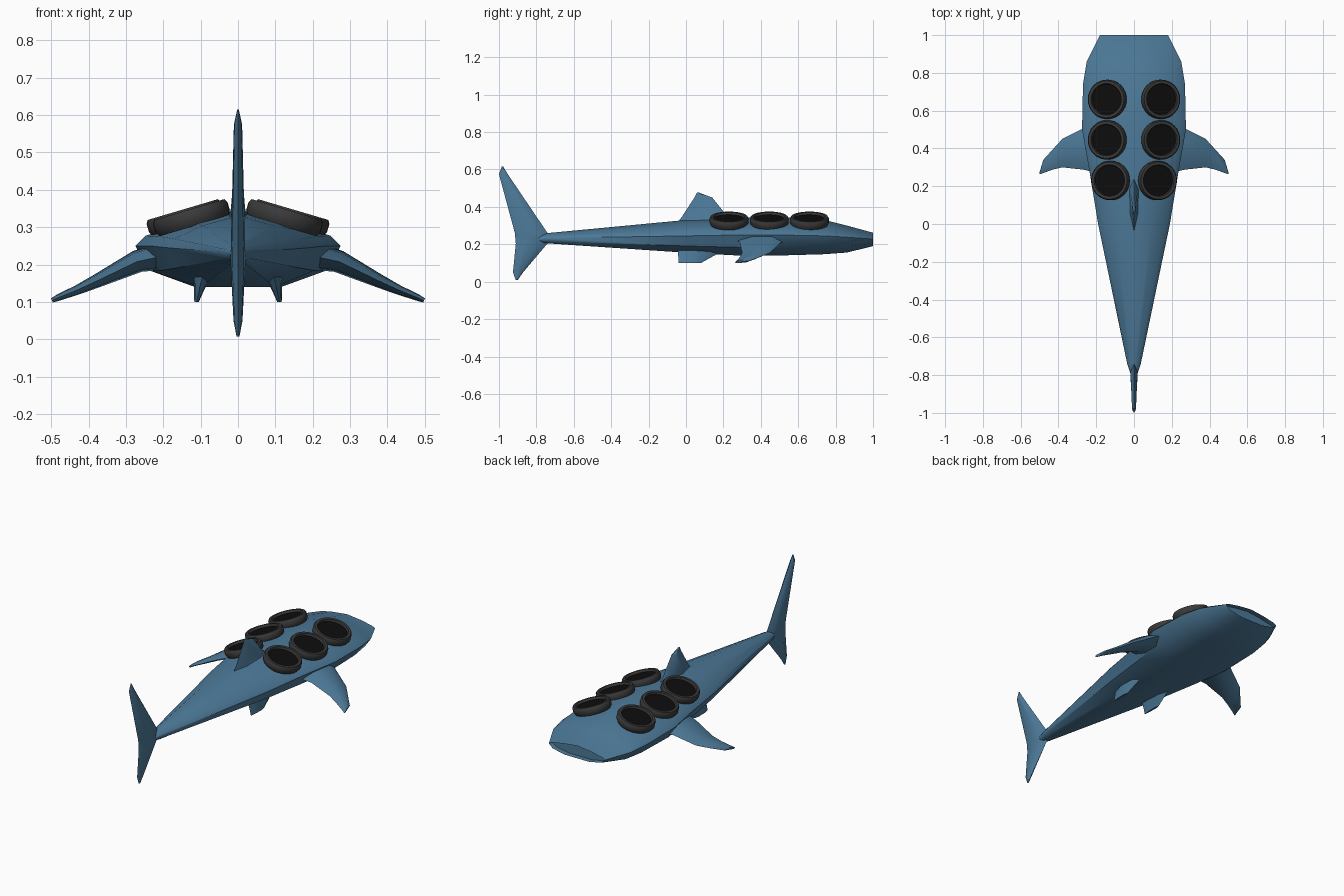
import bpy, bmesh, math
from mathutils import Vector, Matrix

if "Cube" in bpy.data.objects:
    bpy.data.objects.remove(bpy.data.objects["Cube"])


def material(name, color):
    m = bpy.data.materials.new(name)
    m.use_nodes = True
    m.diffuse_color = (*color, 1)
    bsdf = next(n for n in m.node_tree.nodes if n.type == 'BSDF_PRINCIPLED')
    bsdf.inputs["Base Color"].default_value = (*color, 1)
    return m


BLUE = material("ocean blue", (0.075, 0.195, 0.32))
GREY = material("dark grey", (0.042, 0.042, 0.042))
BLACK = material("black", (0.004, 0.004, 0.004))


def finish(name, bm, mats, angle=40):
    bmesh.ops.recalc_face_normals(bm, faces=bm.faces)
    mesh = bpy.data.meshes.new(name)
    bm.to_mesh(mesh)
    bm.free()
    for m in mats:
        mesh.materials.append(m)
    ob = bpy.data.objects.new(name, mesh)
    bpy.context.collection.objects.link(ob)
    bpy.ops.object.select_all(action='DESELECT')
    ob.select_set(True)
    bpy.context.view_layer.objects.active = ob
    bpy.ops.object.shade_smooth_by_angle(angle=math.radians(angle))
    return ob


def loft(bm, rings):
    """Skin closed rings of points; returns the two end caps."""
    vs = [[bm.verts.new(p) for p in r] for r in rings]
    n = len(vs[0])
    for a, b in zip(vs, vs[1:]):
        for i in range(n):
            j = (i + 1) % n
            bm.faces.new((a[i], a[j], b[j], b[i]))
    return bm.faces.new(vs[0]), bm.faces.new(vs[-1])


def fin(name, stations, side, angle=40):
    """Stations are (leading point, trailing point, half thickness)."""
    rings = []
    side = Vector(side).normalized()
    for lead, trail, t in stations:
        a, b = Vector(lead), Vector(trail)
        p, q = a.lerp(b, 0.25), a.lerp(b, 0.7)
        rings.append([a, p + side * t, q + side * t * 0.8, b,
                      q - side * t * 0.8, p - side * t])
    bm = bmesh.new()
    loft(bm, rings)
    return finish(name, bm, [BLUE], angle)


# Body: y, half width, top, widest height, bottom
sections = [
    (-0.80, 0.016, 0.245, 0.23, 0.215),
    (-0.74, 0.036, 0.26, 0.233, 0.205),
    (0.0, 0.19, 0.33, 0.245, 0.155),
    (0.28, 0.236, 0.343, 0.25, 0.14),
    (0.50, 0.275, 0.346, 0.25, 0.14),
    (0.74, 0.27, 0.33, 0.245, 0.147),
    (0.86, 0.25, 0.30, 0.238, 0.156),
    (1.0, 0.18, 0.262, 0.228, 0.19),
]
rings = []
for y, w, top, mid, low in sections:
    up, down = top - mid, mid - low
    half = [(0, top), (0.5 * w, mid + 0.7 * up), (0.9 * w, mid + 0.28 * up),
            (w, mid), (0.86 * w, mid - 0.6 * down), (0.42 * w, low), (0, low)]
    ring = half + [(-x, z) for x, z in half[-2:0:-1]]
    rings.append([(x, y, z) for x, z in ring])
bm = bmesh.new()
_, mouth = loft(bm, rings)
# Recessed mouth
bmesh.ops.inset_region(bm, faces=[mouth], thickness=0.006)
cavity = bmesh.ops.extrude_discrete_faces(bm, faces=[mouth])["faces"]
bmesh.ops.translate(bm, vec=(0, -0.03, 0), verts=cavity[0].verts)
finish("body", bm, [BLUE])

# Upright tail fin
tail = [(-0.90, -0.91, 0.008, 0.004), (-0.871, -0.925, 0.05, 0.012),
        (-0.74, -0.91, 0.205, 0.02), (-0.74, -0.915, 0.26, 0.019),
        (-0.953, -1.0, 0.575, 0.011), (-0.977, -0.985, 0.615, 0.002)]
fin("tail_fin", [((0, a, z), (0, b, z), t) for a, b, z, t in tail], (1, 0, 0))

# Dorsal fin
dorsal = [(0.30, -0.05, 0.31, 0.03), (0.22, -0.02, 0.35, 0.019),
          (0.14, 0.045, 0.45, 0.011), (0.07, 0.058, 0.476, 0.004)]
fin("dorsal_fin", [((0, a, z), (0, b, z), t) for a, b, z, t in dorsal], (1, 0, 0))

for side, s in (("left", 1), ("right", -1)):
    # Pectoral fin: x, leading y, trailing y, height, half thickness
    pectoral = [(0.19, 0.56, 0.27, 0.225, 0.04), (0.27, 0.505, 0.288, 0.208, 0.03),
                (0.38, 0.45, 0.300, 0.155, 0.018), (0.43, 0.395, 0.288, 0.132, 0.013),
                (0.48, 0.34, 0.270, 0.112, 0.009), (0.498, 0.275, 0.263, 0.104, 0.006)]
    fin(side + "_pectoral_fin",
        [((s * x, a, z), (s * x, b, z), t) for x, a, b, z, t in pectoral],
        (s * 0.4, 0, 0.9))

    # Small fin under the belly: leading y, trailing y, x, height, half thickness
    pelvic = [(0.20, -0.045, 0.095, 0.17, 0.024), (0.17, -0.042, 0.10, 0.15, 0.018),
              (0.08, -0.04, 0.111, 0.10, 0.006)]
    fin(side + "_pelvic_fin",
        [((s * x, a, z), (s * x, b, z), t) for a, b, x, z, t in pelvic], (1, 0, 0))

    # Three round thrusters tilted along the back
    for k, (x, y) in enumerate(((0.142, 0.66), (0.142, 0.445), (0.125, 0.23))):
        profile = [(0.096, -0.026), (0.104, -0.012), (0.104, 0.01),
                   (0.098, 0.02), (0.084, 0.02), (0.08, 0.008)]
        n = 32
        bm = bmesh.new()
        _, disc = loft(bm, [[(r * math.cos(math.tau * i / n),
                              r * math.sin(math.tau * i / n), z)
                             for i in range(n)] for r, z in profile])
        disc.material_index = 1
        tilt = Matrix.Rotation(s * math.radians(16.5), 4, 'Y')
        bm.transform(Matrix.Translation((s * x, y, 0.328)) @ tilt)
        finish(f"{side}_thruster_{k + 1}", bm, [GREY, BLACK], 35)
